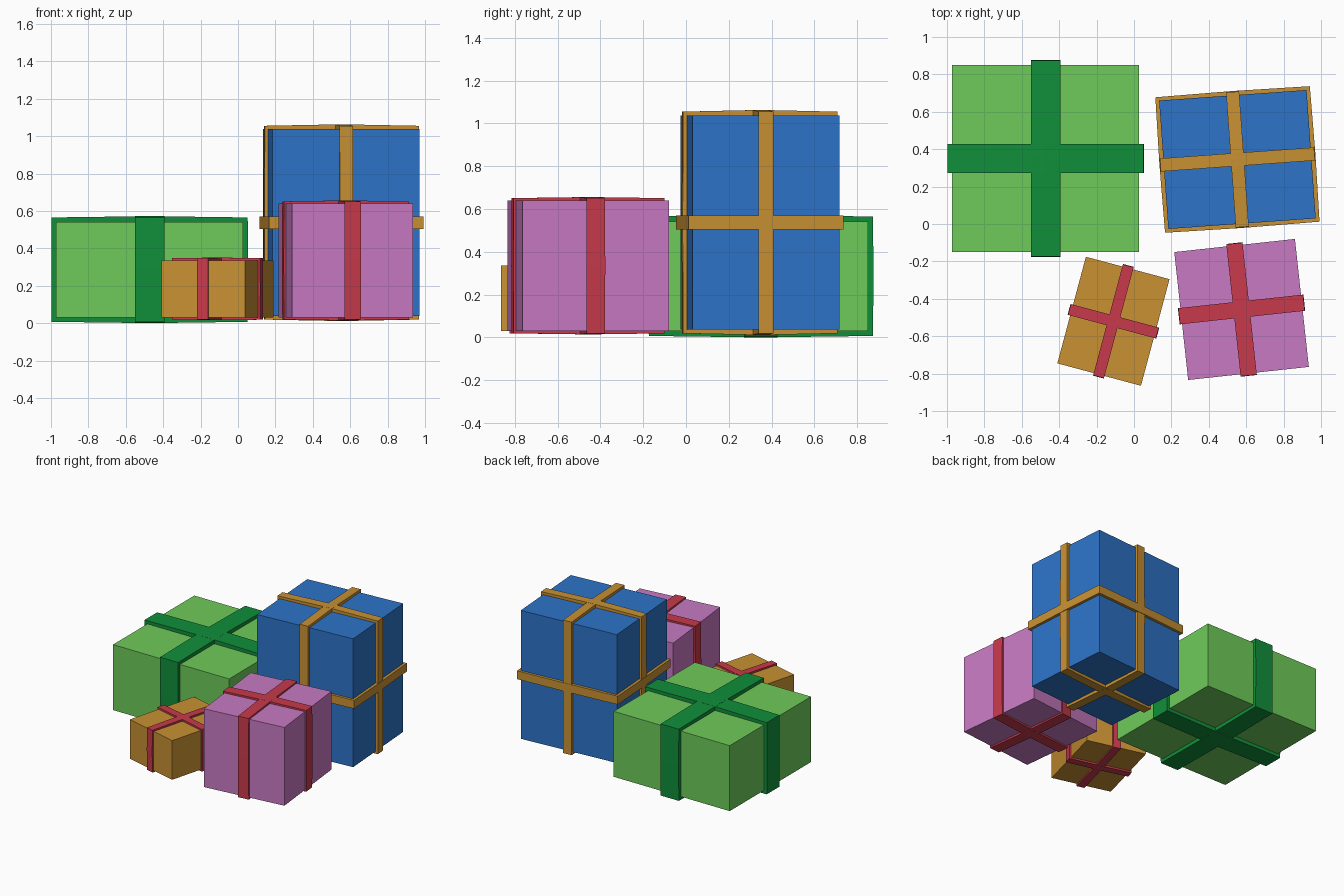
import bpy, bmesh, math
from mathutils import Matrix, Vector

if "Cube" in bpy.data.objects:
    bpy.data.objects.remove(bpy.data.objects["Cube"])


def material(name, rgb):
    m = bpy.data.materials.new(name)
    m.diffuse_color = (*rgb, 1)
    m.use_nodes = True
    m.node_tree.nodes["Principled BSDF"].inputs["Base Color"].default_value = m.diffuse_color
    return m


LIGHT_GREEN = material("light green paper", (0.156, 0.597, 0.102))
DARK_GREEN = material("dark green ribbon", (0.005, 0.275, 0.042))
BLUE = material("blue paper", (0.026, 0.174, 0.584))
GOLD = material("gold", (0.578, 0.283, 0.033))
PINK = material("pink paper", (0.578, 0.195, 0.546))
RED = material("red ribbon", (0.578, 0.042, 0.072))


def finish(bm, name, mat, matrix):
    bmesh.ops.recalc_face_normals(bm, faces=bm.faces)
    mesh = bpy.data.meshes.new(name)
    bm.to_mesh(mesh)
    bm.free()
    mesh.materials.append(mat)
    ob = bpy.data.objects.new(name, mesh)
    ob.matrix_world = matrix
    bpy.context.collection.objects.link(ob)


def box(name, size, mat, matrix):
    bm = bmesh.new()
    bmesh.ops.create_cube(bm, size=1)
    bmesh.ops.scale(bm, vec=size, verts=bm.verts)
    finish(bm, name, mat, matrix)


def band(name, size, u, v, width, thick, bulge, mat, matrix):
    """Closed ribbon loop in the plane of axes u and v, slightly raised mid-side."""
    w = 3 - u - v
    hu, hv = size[u] / 2, size[v] / 2

    def loop(a, b, bu, bv):
        return [(a, b), (0, b + bv), (-a, b), (-a - bu, 0),
                (-a, -b), (0, -b - bv), (a, -b), (a + bu, 0)]

    outer = loop(hu + thick, hv + thick, *bulge)
    inner = loop(hu - 0.002, hv - 0.002, 0, 0)
    bm = bmesh.new()

    def ring(points, side):
        verts = []
        for a, b in points:
            p = Vector((0, 0, 0))
            p[u], p[v], p[w] = a, b, side * width / 2
            verts.append(bm.verts.new(p))
        return verts

    rings = [ring(outer, -1), ring(outer, 1), ring(inner, 1), ring(inner, -1)]
    for k in range(4):
        r, s = rings[k], rings[(k + 1) % 4]
        for i in range(8):
            j = (i + 1) % 8
            bm.faces.new((r[i], r[j], s[j], s[i]))
    finish(bm, name, mat, matrix)


def gift(name, center, angle, size, paper, ribbon, width, thick, bulge, belt=False):
    matrix = Matrix.Translation(center) @ Matrix.Rotation(math.radians(angle), 4, 'Z')
    box(name + "_box", size, paper, matrix)
    band(name + "_ribbon_across", size, 0, 2, width, thick, (0.002, bulge), ribbon, matrix)
    band(name + "_ribbon_along", size, 1, 2, width, thick, (0.002, bulge), ribbon, matrix)
    # Horizontal ribbon round the waist
    if belt:
        band(name + "_ribbon_belt", size, 0, 1, width * 0.93, thick + 0.001,
             (0.004, 0.004), ribbon, matrix)


# Large low box
gift("green_gift", (-0.472, 0.35, 0.286), 0, (1.0, 1.0, 0.51),
     LIGHT_GREEN, DARK_GREEN, 0.156, 0.024, 0.007)
# Tall box with an extra belt
gift("blue_gift", (0.553, 0.345, 0.537), 4.1, (0.79, 0.688, 1.0),
     BLUE, GOLD, 0.07, 0.018, 0.008, belt=True)
# Medium box
gift("pink_gift", (0.575, -0.457, 0.335), 6.2, (0.649, 0.688, 0.61),
     PINK, RED, 0.087, 0.011, 0.005)
# Small box
gift("gold_gift", (-0.11, -0.52, 0.183), -15, (0.463, 0.59, 0.305),
     GOLD, RED, 0.06, 0.012, 0.003)
